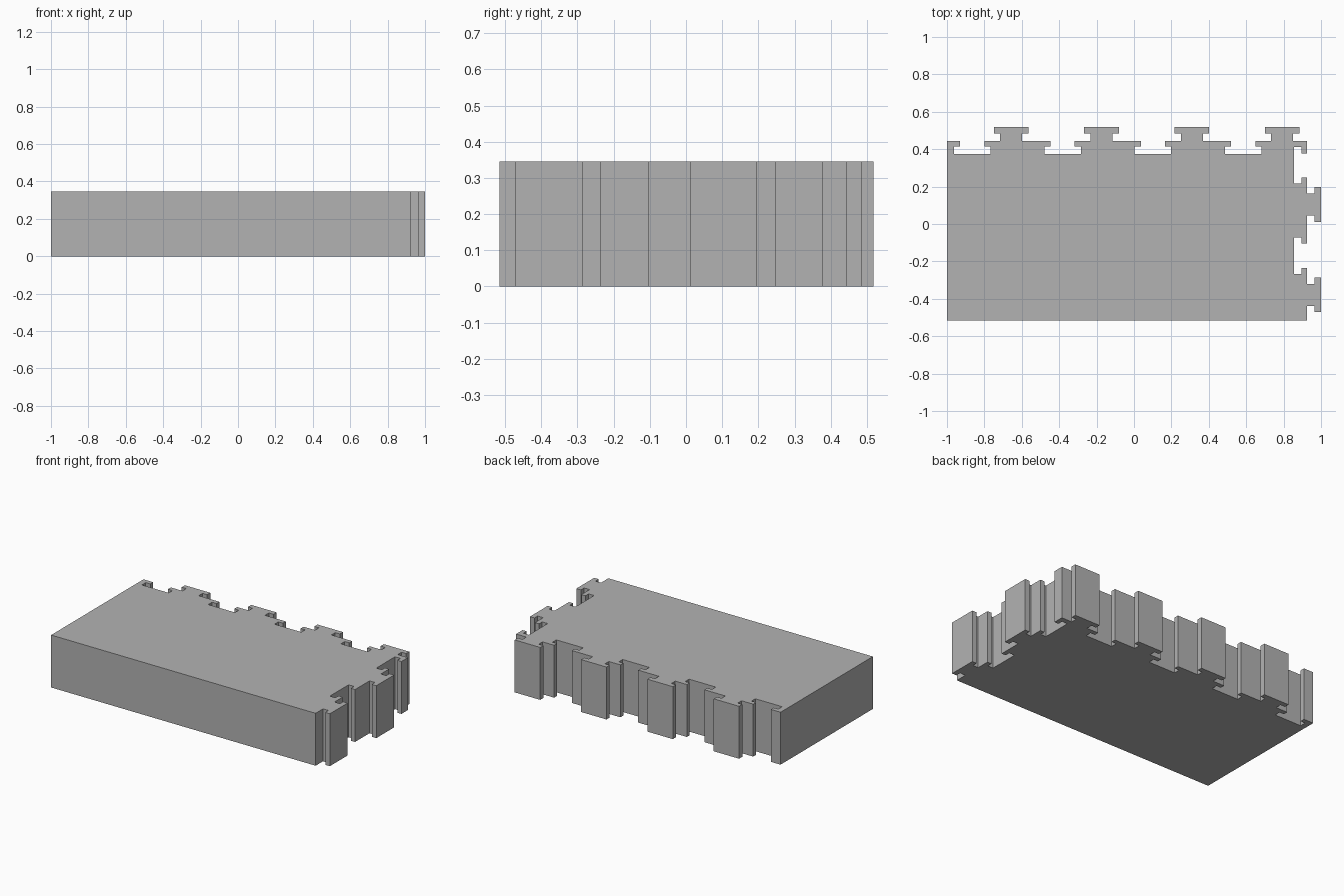
import bpy
import bmesh

cube = bpy.data.objects.get("Cube")
if cube:
    bpy.data.objects.remove(cube, do_unlink=True)

HEIGHT = 0.345
PITCH = 0.483
SOCKET_SLOT, SOCKET_MOUTH = 0.0975, 0.0645
TAB_HEAD, TAB_NECK = 0.0925, 0.059


def notch(centre, edge):
    """T-slot cut into an edge, as (along, across) points."""
    lip, floor = edge - 0.03, edge - 0.07
    half = [(-SOCKET_MOUTH, edge), (-SOCKET_MOUTH, lip),
            (-SOCKET_SLOT, lip), (-SOCKET_SLOT, floor)]
    return [(centre + s, d) for s, d in half] + [(centre - s, d) for s, d in reversed(half)]


def tab(centre, edge):
    """T-shaped tab standing out from an edge."""
    neck, top = edge + 0.04, edge + 0.073
    half = [(-TAB_NECK, edge), (-TAB_NECK, neck), (-TAB_HEAD, neck), (-TAB_HEAD, top)]
    return [(centre + s, d) for s, d in half] + [(centre - s, d) for s, d in reversed(half)]


# Outline: back edge runs left to right, then the side edge runs back to front
BACK, SIDE = 0.445, 0.926
outline = [(-1, -0.515), (-1, BACK)]
for i in range(4):
    outline += notch(-0.865 + i * PITCH, BACK)
    outline += tab(-0.657 + i * PITCH, BACK)
outline.append((SIDE, BACK))
for i in range(2):
    for along, across in notch(-0.313 + i * PITCH, SIDE) + tab(-0.104 + i * PITCH, SIDE):
        outline.append((across, -along))
outline.append((SIDE, -0.515))

# Extrude the outline into a solid block
bm = bmesh.new()
base = bm.faces.new([bm.verts.new((x, y, 0)) for x, y in outline])
result = bmesh.ops.extrude_face_region(bm, geom=[base], use_keep_orig=True)
top_verts = [g for g in result["geom"] if isinstance(g, bmesh.types.BMVert)]
bmesh.ops.translate(bm, verts=top_verts, vec=(0, 0, HEIGHT))
bmesh.ops.recalc_face_normals(bm, faces=bm.faces)
mesh = bpy.data.meshes.new("interlocking_block")
bm.to_mesh(mesh)
bm.free()
block = bpy.data.objects.new("interlocking_block", mesh)
bpy.context.collection.objects.link(block)

# Plain grey
grey = bpy.data.materials.new("plain_grey")
grey.use_nodes = True
colour = (0.45, 0.45, 0.45, 1)
grey.diffuse_color = colour
grey.node_tree.nodes["Principled BSDF"].inputs["Base Color"].default_value = colour
mesh.materials.append(grey)
